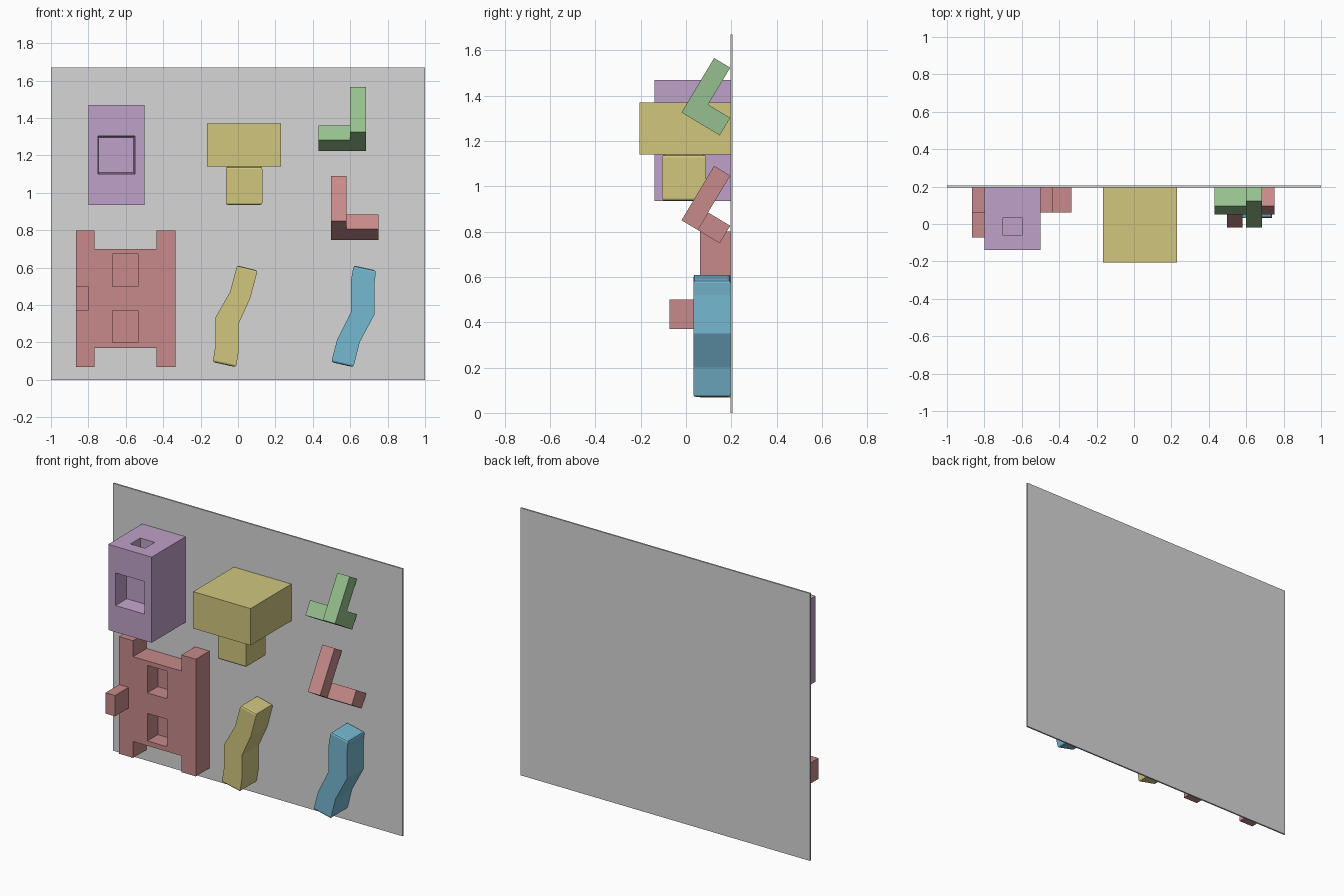
import bpy, bmesh
from mathutils import Vector

if "Cube" in bpy.data.objects:
    bpy.data.objects.remove(bpy.data.objects["Cube"])

WALL = 0.196  # front face of the backing board


def material(name, rgb):
    m = bpy.data.materials.new(name)
    lin = [(c / 255 / 12.92) if c < 10 else ((c / 255 + 0.055) / 1.055) ** 2.4 for c in rgb]
    m.diffuse_color = (*lin, 1)
    m.use_nodes = True
    m.node_tree.nodes["Principled BSDF"].inputs["Base Color"].default_value = m.diffuse_color
    return m


GREY = material("board grey", (214, 214, 214))
PURPLE = material("soft purple", (191, 161, 200))
YELLOW = material("mustard yellow", (209, 198, 127))
RED = material("dusty red", (199, 138, 138))
GREEN = material("leaf green", (150, 192, 142))
BLUE = material("sky blue", (118, 184, 209))


def finish(bm, name, mat):
    bmesh.ops.recalc_face_normals(bm, faces=bm.faces)
    me = bpy.data.meshes.new(name)
    bm.to_mesh(me)
    bm.free()
    me.materials.append(mat)
    ob = bpy.data.objects.new(name, me)
    bpy.context.collection.objects.link(ob)
    return ob


def prism(name, pts, axis, lo, hi, mat, round_ends=False):
    """Extrude a 2D profile along x (points are y, z) or along y (points are x, z)."""
    bm = bmesh.new()
    place = (lambda p, d: (d, p[0], p[1])) if axis == "x" else (lambda p, d: (p[0], d, p[1]))
    f = bm.faces.new([bm.verts.new(place(p, lo)) for p in pts])
    r = bmesh.ops.extrude_face_region(bm, geom=[f])
    vec = Vector(place((0, 0), hi - lo))
    bmesh.ops.translate(bm, vec=vec, verts=[v for v in r["geom"] if isinstance(v, bmesh.types.BMVert)])
    if round_ends:  # soften the rims of the top and bottom caps
        bmesh.ops.recalc_face_normals(bm, faces=bm.faces)
        caps = [g for g in bm.faces if abs(g.normal.z) > 0.8]
        edges = list({e for g in caps for e in g.edges})
        bmesh.ops.bevel(bm, geom=edges, offset=0.012, segments=2, profile=0.5, affect="EDGES")
    return finish(bm, name, mat)


def box(name, x, y, z, mat):
    return prism(name, [(x[0], z[0]), (x[1], z[0]), (x[1], z[1]), (x[0], z[1])], "y", y[0], y[1], mat)


def cut(target, x, y, z, taper=None):
    """Sink a pocket; taper = (axis, amount) shrinks the floor end."""
    c = box("pocket_cutter", x, y, z, target.data.materials[0])
    if taper:
        axis, amount = taper
        mid = Vector((sum(x) / 2, sum(y) / 2, sum(z) / 2))
        for v in c.data.vertices:
            deep = v.co.y > mid.y if axis == 1 else v.co.z < mid.z
            for i in range(3):
                if deep and i != axis:
                    v.co[i] += amount if v.co[i] < mid[i] else -amount
    c.hide_render = True
    m = target.modifiers.new("pocket", "BOOLEAN")
    m.operation, m.solver, m.object = "DIFFERENCE", "EXACT", c
    bpy.context.view_layer.objects.active = target
    bpy.ops.object.modifier_apply(modifier=m.name)
    bpy.data.objects.remove(c)


# Backing board
box("backing_board", (-1, 1), (WALL, 0.206), (0, 1.67), GREY)

# Purple block with a front pocket and a top pocket
block = box("purple_block", (-0.8, -0.5), (-0.138, WALL), (0.935, 1.47), PURPLE)
cut(block, (-0.75, -0.55), (-0.15, -0.04), (1.1, 1.305), (1, 0.008))
cut(block, (-0.7, -0.6), (-0.062, 0.035), (1.38, 1.5))

# Yellow block on a stem
box("yellow_cap", (-0.166, 0.231), (-0.206, WALL), (1.14, 1.37), YELLOW)
prism("yellow_stem", [(-0.065, 0.935), (0.13, 0.935), (0.13, 1.14), (-0.065, 1.14)],
      "y", -0.105, 0.088, YELLOW, True)

# Red frame: H-shaped plate, two pockets, side knob
frame = prism("red_frame", [(-0.865, 0.068), (-0.768, 0.068), (-0.768, 0.17), (-0.435, 0.17),
                            (-0.435, 0.068), (-0.335, 0.068), (-0.335, 0.8), (-0.435, 0.8),
                            (-0.435, 0.7), (-0.768, 0.7), (-0.768, 0.8), (-0.865, 0.8)],
              "y", 0.062, WALL, RED)
for z in (0.2, 0.5):
    cut(frame, (-0.67, -0.535), (0.05, 0.165), (z, z + 0.172))
box("red_knob", (-0.865, -0.8), (-0.072, 0.064), (0.37, 0.5), RED)


# Tilted corner pieces: an L profile plus an arm out of the end of its foot
U, V = Vector((0.515, 0.857)), Vector((0.857, -0.515))


def corner_piece(name, corner, column_x, arm_x, mat):
    o = Vector(corner)
    at = lambda u, v: o + U * u + V * v
    t, foot, tall, arm = 0.083, 0.197, 0.28, 0.09
    prism(name + "_column", [at(0, 0), at(0, foot), at(arm, foot), at(arm, t), at(tall, t), at(tall, 0)],
          "x", *column_x, mat)
    prism(name + "_arm", [at(0, t), at(0, foot), at(arm, foot), at(arm, t)], "x", *arm_x, mat)


corner_piece("green_corner", (-0.02, 1.326), (0.6, 0.685), (0.43, 0.6), GREEN)
corner_piece("red_corner", (-0.02, 0.85), (0.496, 0.581), (0.581, 0.75), RED)

# Bent bars
prism("yellow_bent_bar", [(-0.135, 0.095), (-0.01, 0.068), (0.003, 0.15), (0.003, 0.3), (0.065, 0.435),
                          (0.105, 0.585), (-0.005, 0.612), (-0.043, 0.47), (-0.12, 0.335), (-0.12, 0.19)],
      "y", 0.033, WALL, YELLOW, True)
prism("blue_bent_bar", [(0.498, 0.095), (0.617, 0.068), (0.65, 0.2), (0.73, 0.35), (0.73, 0.52),
                        (0.738, 0.585), (0.618, 0.612), (0.603, 0.525), (0.603, 0.36), (0.53, 0.215)],
      "y", 0.033, WALL, BLUE, True)
